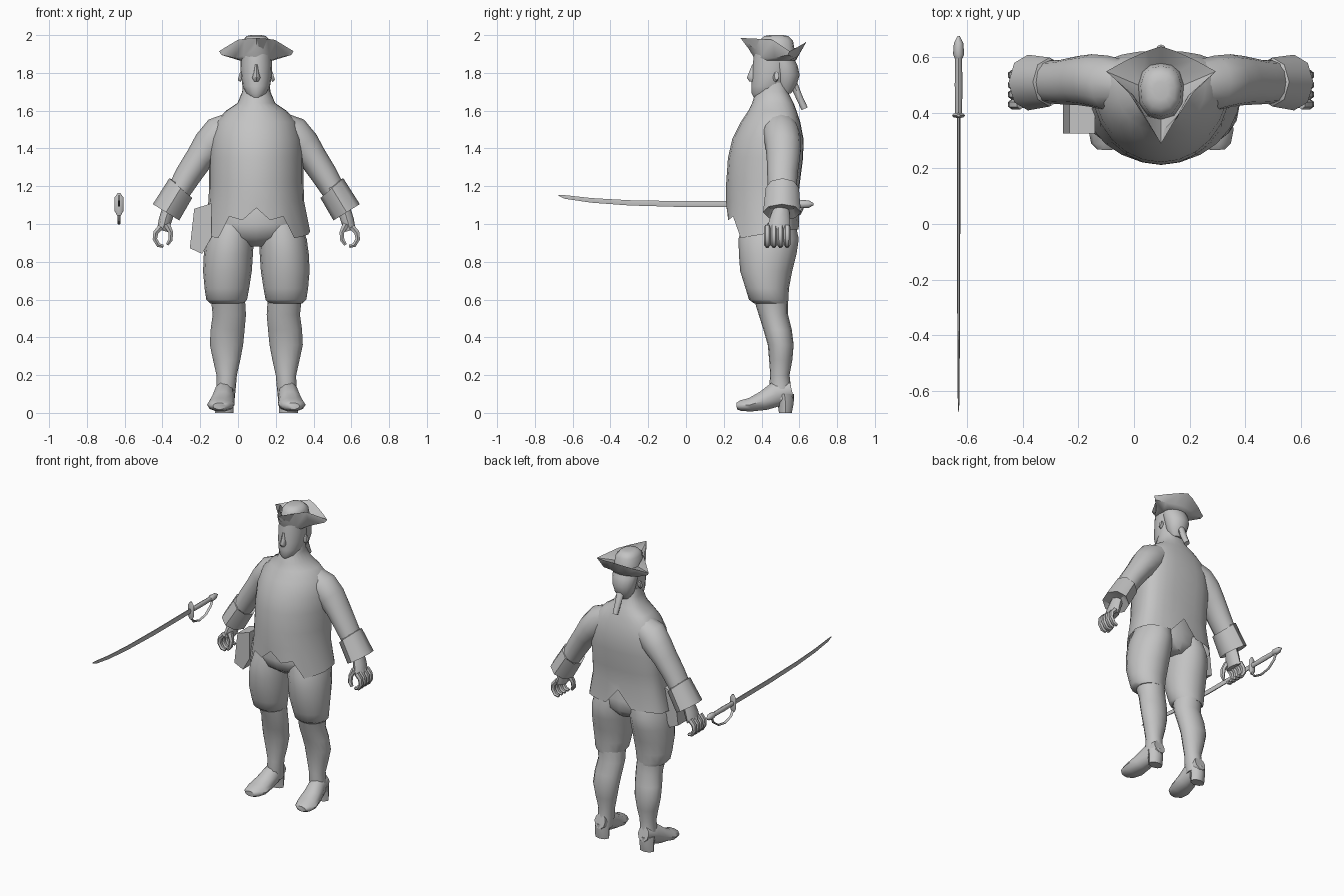
import bpy, bmesh, math
from mathutils import Vector

CX = 0.097  # centre line of the figure
grey = bpy.data.materials.new("plain_grey")
grey.diffuse_color = (0.55, 0.55, 0.55, 1)


def skin(name, rings, cap_start=True, cap_end=True, sharp=45):
    """Join equal-length rings of points into one smooth-shaded surface."""
    bm = bmesh.new()
    vs = [[bm.verts.new(p) for p in r] for r in rings]
    n = len(rings[0])
    for a, b in zip(vs, vs[1:]):
        for i in range(n):
            j = (i + 1) % n
            bm.faces.new((a[i], a[j], b[j], b[i]))
    if cap_start:
        bm.faces.new(vs[0][::-1])
    if cap_end:
        bm.faces.new(vs[-1])
    bmesh.ops.recalc_face_normals(bm, faces=bm.faces)
    for f in bm.faces:
        f.smooth = True
    for e in bm.edges:
        e.smooth = e.calc_face_angle(0) < math.radians(sharp)
    me = bpy.data.meshes.new(name)
    bm.to_mesh(me)
    bm.free()
    me.materials.append(grey)
    ob = bpy.data.objects.new(name, me)
    bpy.context.collection.objects.link(ob)
    return ob


def oval(cx, z, rx, yf, yb, n=16, mid=None, square=1.0):
    """Horizontal ring from front yf to back yb, widest at mid."""
    mid = (yf + yb) / 2 if mid is None else mid
    pts = []
    for k in range(n):
        a = math.tau * k / n
        c, s = math.cos(a), math.sin(a)
        p = square if s > 0 else 1.0
        x = math.copysign(abs(c) ** p, c) * rx
        y = abs(s) ** p * (yb - mid) if s > 0 else s * (mid - yf)
        if abs(s) < 1e-6:
            y = 0
        pts.append((cx + x, mid + y, z))
    return pts


def tube(name, pts, radii, side, n=10, sharp=50, **caps):
    """Tube along pts; radii are (along side, across side)."""
    pts, side = [Vector(p) for p in pts], Vector(side)
    rings = []
    for i, (p, (ru, rv)) in enumerate(zip(pts, radii)):
        t = (pts[min(i + 1, len(pts) - 1)] - pts[max(i - 1, 0)]).normalized()
        v = t.cross(side).normalized()
        rings.append([p + side * ru * math.cos(math.tau * k / n)
                      + v * rv * math.sin(math.tau * k / n) for k in range(n)])
    return skin(name, rings, sharp=sharp, **caps)


X, Y = (1, 0, 0), (0, 1, 0)

# Coat body, with a zigzag front hem and a slit at the back
coat = [(1.75, .07, .40, .53, .46), (1.70, .075, .37, .54, .46), (1.64, .10, .35, .57, .47),
        (1.60, .16, .33, .585, .49), (1.54, .215, .29, .605, .5), (1.45, .243, .245, .622, .5),
        (1.35, .25, .222, .62, .5), (1.22, .25, .213, .603, .49), (1.12, .253, .212, .592, .48)]
rings = [oval(CX, z, rx, f, b, 24, m, .8) for z, rx, f, b, m in coat]
hem = oval(CX, 0, .285, .215, .60, 24, .47, .8)
front_z = [1.085, 1.02, 1.04, .925, .935, .945, .96]
back_z = [1.08, .97, .97, .97, .965, .96, .96]
hem = [(x, y, (front_z if k >= 12 else back_z)[abs(k - 18) if k >= 12 else abs(k - 6)])
       for k, (x, y, _) in enumerate(hem)]
skin("coat", rings + [hem], cap_end=False)

# Seat of the breeches
skin("breeches_seat", [oval(CX, *r) for r in
     [(1.13, .2, .30, .56), (1.0, .235, .265, .585), (.93, .2, .29, .585), (.88, .07, .36, .55)]])

# Head, nose and hair
skin("head", [oval(CX, *r) for r in
     [(1.668, .03, .36, .44), (1.69, .055, .348, .49), (1.73, .073, .346, .53),
      (1.78, .081, .350, .55), (1.84, .084, .353, .56), (1.90, .083, .36, .57)]])
skin("nose", [oval(CX, *r, 8) for r in
     [(1.755, .012, .335, .37), (1.775, .022, .322, .38), (1.80, .014, .332, .38),
      (1.845, .008, .35, .38)]])
skin("hair", [oval(CX, *r) for r in
     [(1.69, .035, .5, .555), (1.73, .062, .47, .585), (1.79, .078, .46, .602),
      (1.84, .084, .45, .59), (1.88, .08, .44, .57)]])
tube("pigtail", [(CX, .555, 1.77), (CX, .575, 1.73), (CX, .60, 1.67), (CX, .628, 1.61)],
     [(.018, .015), (.025, .02), (.022, .018), (.018, .018)], X, 8)
for s in (-1, 1):
    tube("ear", [(CX + s * .075, .475, 1.78), (CX + s * .092, .48, 1.785)],
         [(.016, .03), (.012, .024)], Y, 8)

# Three-cornered hat: band, folded brim, raised edge and crown
band = [(0, .37), (.05, .385), (.08, .43), (.086, .5), (.07, .55), (.04, .575), (0, .582)]
fold = [(0, .33, 1.93), (.07, .40, 1.89), (.115, .47, 1.88), (.185, .54, 1.895),
        (.125, .575, 1.88), (.06, .59, 1.885), (0, .595, 1.89)]
edge = [(0, .288, 1.985), (.06, .39, 1.98), (.098, .46, 1.975), (.197, .548, 1.915),
        (.125, .588, 1.935), (.05, .622, 1.955), (0, .638, 1.965)]


def both(half):
    return [(CX + x, y, z) for x, y, z in half] + [(CX - x, y, z) for x, y, z in half[-2:0:-1]]


def crown(z, k):
    return both([(x * k, .48 + (y - .48) * k, z) for x, y in band])


skin("hat", [crown(1.865, 1), both(fold), both(edge), crown(1.91, .95), crown(1.97, .85),
             crown(1.995, .6), crown(2.0, .3)], sharp=60)

for s, word in ((-1, "right"), (1, "left")):
    def P(d, y, z):
        return (CX + s * d, y, z)

    # Sleeve and turned-back cuff
    tube(word + "_sleeve",
         [P(.10, .50, 1.535), P(.19, .505, 1.475), P(.25, .515, 1.415), P(.30, .515, 1.35),
          P(.36, .51, 1.26), P(.425, .51, 1.15)],
         [(.08, .07), (.1, .1), (.095, .09), (.088, .075), (.08, .07), (.075, .06)], Y, 12)
    tube(word + "_cuff",
         [P(.385, .51, 1.17), P(.40, .51, 1.19), P(.478, .508, 1.062), P(.465, .508, 1.085)],
         [(.06, .05), (.088, .08), (.1, .082), (.07, .05)], Y, 8)

    # Hand with curled fingers
    tube(word + "_palm", [P(.46, .505, 1.09), P(.482, .495, 1.02), P(.496, .49, .965)],
         [(.04, .035), (.055, .035), (.062, .03)], Y, 8)
    for i in range(4):
        y = .43 + .035 * i
        tube(word + "_finger",
             [P(.505, y, .985), P(.532, y, .955), P(.537, y, .92), P(.518, y, .888),
              P(.492, y, .882)], [(.018, .018), (.018, .016), (.018, .014), (.017, .013),
                                  (.012, .01)], Y, 6)
    tube(word + "_thumb", [P(.475, .45, 1.0), P(.452, .44, .955), P(.455, .43, .915),
                           P(.472, .425, .89)],
         [(.022, .02), (.02, .014), (.018, .013), (.01, .009)], Y, 6)

    # Breeches leg gathered over the stocking
    skin(word + "_breeches", [oval(CX + s * d, z, rx, f, b) for d, z, rx, f, b in
         [(.125, 1.0, .11, .30, .58), (.14, .92, .127, .278, .597), (.148, .84, .13, .28, .585),
          (.153, .75, .129, .287, .562), (.156, .66, .118, .315, .545),
          (.157, .60, .108, .333, .542), (.155, .58, .09, .36, .54)]])
    skin(word + "_stocking", [oval(CX + s * d, z, rx, f, b) for d, z, rx, f, b in
         [(.15, .60, .09, .36, .54), (.143, .52, .088, .385, .54), (.152, .44, .09, .41, .56),
          (.158, .36, .088, .433, .57), (.157, .28, .072, .44, .563),
          (.157, .20, .054, .446, .548), (.16, .14, .052, .44, .555),
          (.165, .07, .05, .45, .56)]])

    # Shoe and heel
    tube(word + "_shoe", [P(.195, .268, .036), P(.193, .29, .038), P(.188, .34, .043),
                          P(.18, .41, .064), P(.17, .48, .1), P(.165, .56, .12)],
         [(.035, .018), (.058, .03), (.073, .038), (.064, .054), (.054, .07), (.04, .05)],
         X, 10)
    skin(word + "_heel", [oval(CX + s * .17, z, rx, f, b, 8) for z, rx, f, b in
         [(0, .05, .492, .56), (.05, .05, .485, .57), (.1, .05, .47, .572)]])

# Hip pouch
outline = [(-.232, 1.08), (-.14, 1.11), (-.14, .93), (-.19, .842), (-.255, .872)]
skin("hip_pouch", [[(x, y, z) for x, z in outline] for y in (.325, .45)], sharp=30)

# Sabre: curved blade, guard, grip, pommel and knuckle bow
SX = -.63
tube("sabre_blade", [(SX, y, z) for y, z in
     [(-.675, 1.152), (-.64, 1.143), (-.5, 1.125), (-.3, 1.112), (0, 1.105), (.39, 1.105)]],
     [(.001, .003), (.003, .011), (.004, .014), (.005, .016), (.006, .018), (.006, .018)], X, 6)
tube("sabre_guard", [(SX, .39, z) for z in (1.045, 1.07, 1.14, 1.165)],
     [(.01, .006), (.024, .01), (.024, .01), (.006, .005)], X, 8)
tube("sabre_grip", [(SX, y, 1.105) for y in (.39, .5, .60)],
     [(.012, .016), (.014, .018), (.012, .016)], X, 8)
tube("sabre_pommel", [(SX, y, 1.105) for y in (.595, .61, .65, .676)],
     [(.014, .016), (.02, .022), (.017, .02), (.004, .005)], X, 8)
tube("knuckle_bow", [(SX, y, z) for y, z in
     [(.39, 1.06), (.415, 1.02), (.48, 1.003), (.55, 1.015), (.605, 1.055), (.625, 1.1)]],
     [(.009, .006)] * 6, X, 6)
